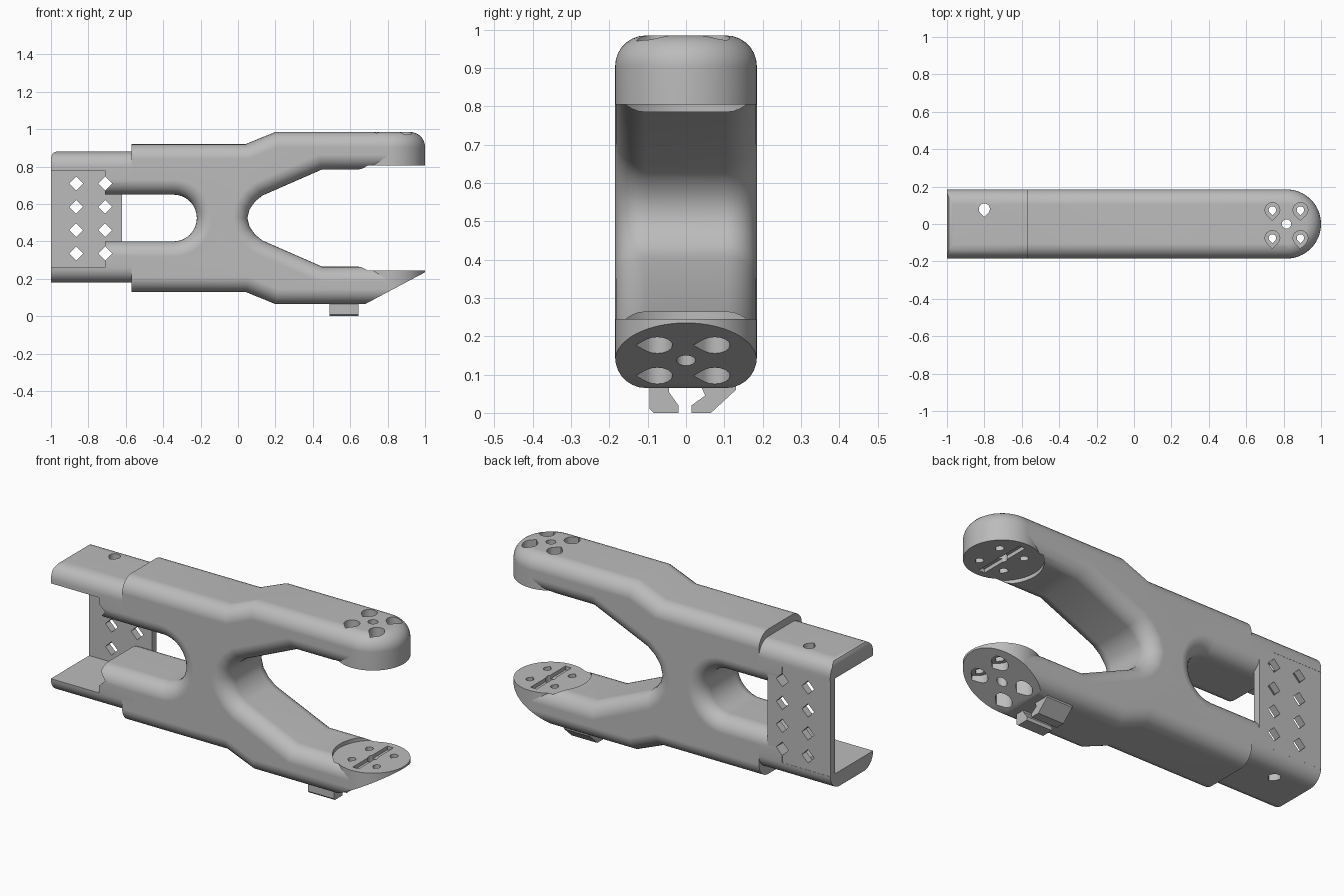
import bpy, bmesh, math
from mathutils import Vector

if "Cube" in bpy.data.objects:
    bpy.data.objects.remove(bpy.data.objects["Cube"], do_unlink=True)

HALF = 0.185      # half thickness in y
ROUND = 0.08      # edge rounding
MID = 0.525       # height of the symmetry plane
TIP = 0.815       # centre of the rounded jaw tips

grey = bpy.data.materials.new("plain_grey")
grey.use_nodes = True
grey.diffuse_color = (0.5, 0.5, 0.5, 1)
grey.node_tree.nodes["Principled BSDF"].inputs["Base Color"].default_value = (0.5, 0.5, 0.5, 1)


def loft(name, rings):
    """Closed solid through equally long rings of points."""
    bm = bmesh.new()
    loops = [[bm.verts.new(p) for p in ring] for ring in rings]
    n = len(loops[0])
    for a, b in zip(loops, loops[1:]):
        for i in range(n):
            bm.faces.new((a[i], a[(i + 1) % n], b[(i + 1) % n], b[i]))
    bm.faces.new(loops[0])
    bm.faces.new(loops[-1][::-1])
    bmesh.ops.recalc_face_normals(bm, faces=bm.faces)
    mesh = bpy.data.meshes.new(name)
    bm.to_mesh(mesh)
    bm.free()
    mesh.materials.append(grey)
    obj = bpy.data.objects.new(name, mesh)
    bpy.context.collection.objects.link(obj)
    return obj


def prism(name, pts, axis, lo, hi):
    """Extrude a 2D outline along the axis with the given index."""
    def lift(p, h):
        q = list(p)
        q.insert(axis, h)
        return q
    return loft(name, [[lift(p, h) for p in pts] for h in (lo, hi)])


def box(name, x0, x1, y0, y1, z0, z1):
    return prism(name, [(x0, y0), (x1, y0), (x1, y1), (x0, y1)], 2, z0, z1)


def circle(cx, cy, r, n):
    return [(cx + r * math.cos(math.tau * i / n), cy + r * math.sin(math.tau * i / n)) for i in range(n)]


def teardrop(cx, cy, r):
    pts = circle(cx, cy, r, 16)
    return pts[:11] + [(cx, cy - 1.4 * r)] + pts[14:]


def inset(pts, d):
    """Offset an outline inwards."""
    n = len(pts)
    area = sum(pts[i - 1][0] * pts[i][1] - pts[i][0] * pts[i - 1][1] for i in range(n))
    s = 1 if area > 0 else -1
    v = [Vector(p) for p in pts]
    out = []
    for i in range(n):
        e1 = (v[i] - v[i - 1]).normalized()
        e2 = (v[(i + 1) % n] - v[i]).normalized()
        n1, n2 = Vector((-e1.y, e1.x)) * s, Vector((-e2.y, e2.x)) * s
        out.append(v[i] + (n1 + n2) * d / (1 + n1.dot(n2)))
    return out


def slab(name, pts, steps=7):
    """Extrude an xz outline through the thickness with rounded edges."""
    front = []
    for k in range(steps + 1):
        a = math.pi / 2 * k / steps
        y = HALF - ROUND + ROUND * math.cos(a)
        front.append([(p.x, -y, p.y) for p in inset(pts, ROUND * (1 - math.sin(a)))])
    return loft(name, front + [[(x, -y, z) for x, y, z in r] for r in front[::-1]])


def flip(pts):
    return [(x, 2 * MID - z) for x, z in pts]


def cut(objs, tool, op="DIFFERENCE"):
    for o in objs:
        mod = o.modifiers.new("cut", "BOOLEAN")
        mod.operation, mod.solver, mod.object = op, "EXACT", tool
        bpy.context.view_layer.objects.active = o
        bpy.ops.object.modifier_apply(modifier=mod.name)
    bpy.data.objects.remove(tool, do_unlink=True)


# Forked body with a jaw on one side and a slot on the other
outer = [(-0.8, 0.92), (0.04, 0.92), (0.2, 0.985), (1.1, 0.985), (1.1, 0.785), (0.45, 0.785),
         (0.13, 0.645), (0.09, 0.612), (0.062, 0.572), (0.05, MID)]
slot = [(-0.8, 0.4)]
for i in range(17):
    a = math.pi * (i / 16 - 0.5)
    slot.append((-0.345 + 0.125 * math.cos(a), MID + 0.125 * math.sin(a)))
slot.append((-0.8, 0.65))
body = slab("forked_body", outer + flip(outer)[-2::-1] + slot)
cut([body], box("clip", -0.57, TIP, -1, 1, -1, 2), "INTERSECT")

# Rounded jaw tips
rings = [[(x, y, 0.805) for x, y in circle(TIP, 0, HALF, 64)]]
for k in range(8):
    a = math.pi / 2 * k / 7
    r, z = HALF - ROUND + ROUND * math.cos(a), 0.985 - ROUND + ROUND * math.sin(a)
    rings.append([(x, y, z) for x, y in circle(TIP, 0, r, 64)])
upper_tip = loft("upper_jaw_tip", rings)
lower_tip = loft("lower_jaw_tip", [[(x, y, 2 * MID - z) for x, y, z in r] for r in rings])
jaw = [body, upper_tip, lower_tip]

# Sloped underside, recessed pads, grooves and screw holes of the jaw
cut([body, lower_tip], prism("slope", [(0.68, 0.065), (1.1, 0.288), (1.1, -0.1), (0.68, -0.1)], 1, -1, 1))
cut([body], prism("pad", circle(TIP, 0, 0.2, 64), 2, 0.245, 0.805))
cut(jaw, box("groove", TIP - 0.018, TIP + 0.018, -0.15, 0.15, 0.225, 0.825))
cut(jaw, prism("centre_hole", circle(TIP, 0, 0.025, 16), 2, -0.2, 1.2))
for x in (0.74, 0.89):
    for y in (-0.075, 0.075):
        cut(jaw, prism("bore", teardrop(x, y, 0.04), 2, 0.86, 1.2))
        cut(jaw, prism("bore", teardrop(x, y, 0.04), 2, -0.2, 0.2))
        cut(jaw, prism("through", teardrop(x, y, 0.02), 2, -0.2, 1.2))

# Rear arms, thinned to shells at the open end
arm = [(-1.2, 0.88), (-0.4, 0.88), (-0.4, 0.65), (-1.2, 0.65)]
rear = [slab("upper_rear_arm", arm),
        slab("lower_rear_arm", [(x, 1.06 - z - (0.01 if z < 0.7 else 0)) for x, z in arm])]
clip = [(-1, 0), (-0.5, 0), (-0.5, 1), (-0.97, 1), (-0.97, 0.88), (-0.99, 0.872), (-1, 0.85)]
cut(rear, prism("clip", clip, 1, -1, 1), "INTERSECT")
cut(rear, box("cavity", -1.1, -0.71, -1, 1, 0.26, 0.78))
cut(rear, prism("rear_hole", teardrop(-0.8, 0.08, 0.03), 2, -0.2, 1.2))

# Perforated plate on the back of the open end
plate = box("back_plate", -1, -0.62, 0.145, HALF - 0.001, 0.25, 0.8)
for x in (-0.865, -0.71):
    for i in range(4):
        cut(rear + [plate], prism("diamond", circle(x, 0.335 + 0.125 * i, 0.037, 4), 1, -1, 1))

# Clip hooks under the lower jaw
hooks = [
    [(-0.095, 0.08), (-0.095, 0.01), (-0.085, 0), (-0.02, 0), (-0.02, 0.02), (-0.045, 0.055), (-0.045, 0.08)],
    [(0.015, 0), (0.065, 0), (0.13, 0.06), (0.13, 0.075), (0.035, 0.08), (0.05, 0.045), (0.015, 0.02)],
]
parts = [prism(n, p, 0, 0.49, 0.645) for n, p in zip(("right_hook", "left_hook"), hooks)]

# Smooth the rounded edges and keep the hard ones
for o in jaw + rear + [plate] + parts:
    bpy.ops.object.select_all(action="DESELECT")
    o.select_set(True)
    bpy.context.view_layer.objects.active = o
    bpy.ops.object.shade_smooth_by_angle(angle=math.radians(30))
    mod = o.modifiers.new("even_shading", "WEIGHTED_NORMAL")
    mod.keep_sharp = True
